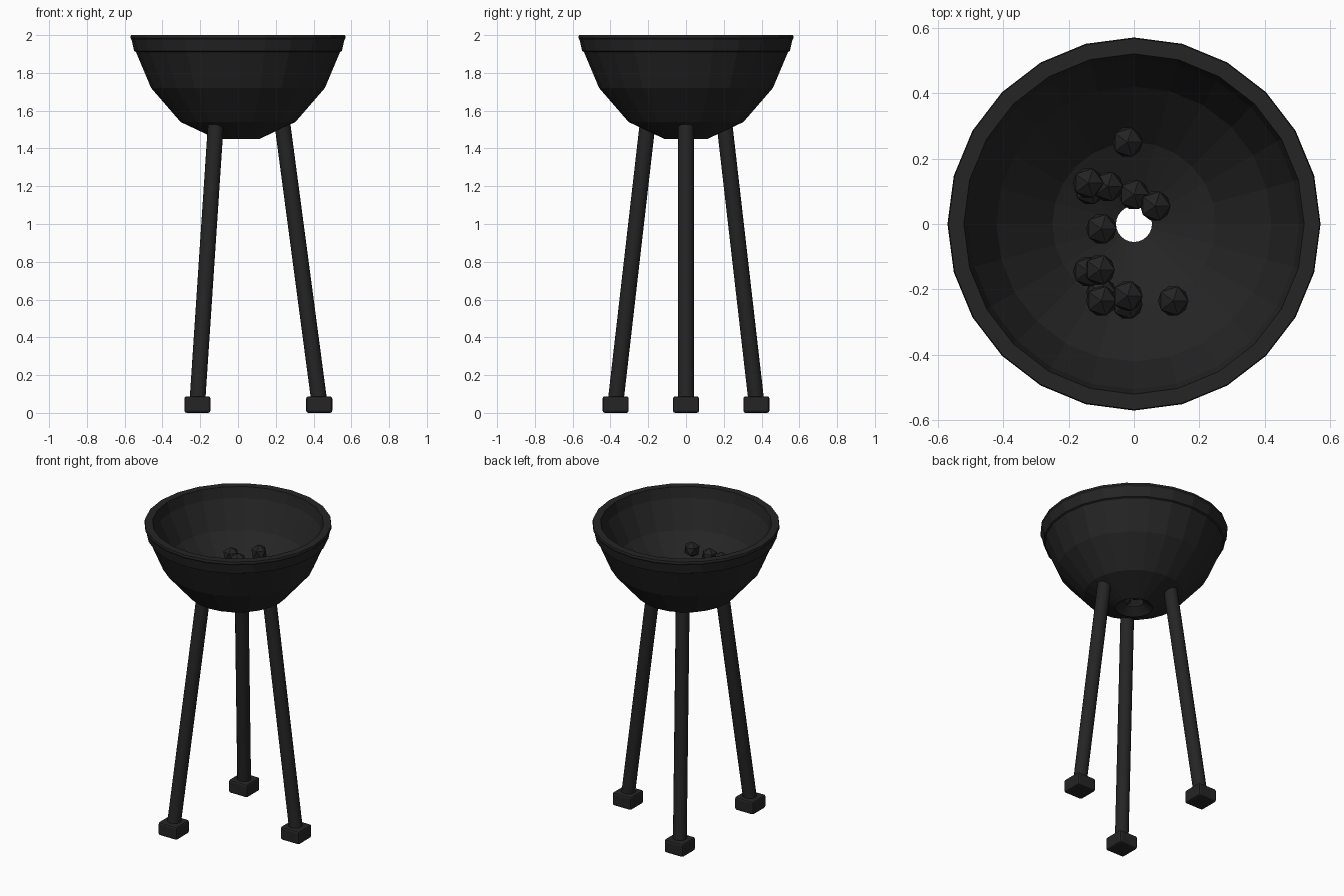
import bpy, bmesh, math
from mathutils import Vector

if "Cube" in bpy.data.objects:
    bpy.data.objects.remove(bpy.data.objects["Cube"])

def material(name, v):
    m = bpy.data.materials.new(name)
    m.diffuse_color = (v, v, v, 1)
    m.use_nodes = True
    m.node_tree.nodes["Principled BSDF"].inputs["Base Color"].default_value = m.diffuse_color
    return m

iron = material("black iron", 0.018)
coal_mat = material("charcoal black", 0.017)

def finish(name, bm, mat, smooth=None):
    bmesh.ops.recalc_face_normals(bm, faces=bm.faces)
    me = bpy.data.meshes.new(name)
    bm.to_mesh(me)
    bm.free()
    me.materials.append(mat)
    ob = bpy.data.objects.new(name, me)
    bpy.context.collection.objects.link(ob)
    if smooth:
        bpy.ops.object.select_all(action='DESELECT')
        ob.select_set(True)
        bpy.context.view_layer.objects.active = ob
        bpy.ops.object.shade_smooth_by_angle(angle=math.radians(smooth))
    return ob

def lathe(name, profile, n, mat):
    # closed profile spun around z
    bm = bmesh.new()
    rings = [[bm.verts.new((r * math.cos(2 * math.pi * i / n), r * math.sin(2 * math.pi * i / n), z))
              for i in range(n)] for r, z in profile]
    for a, b in zip(rings, rings[1:] + rings[:1]):
        for i in range(n):
            j = (i + 1) % n
            bm.faces.new((a[i], a[j], b[j], b[i]))
    return finish(name, bm, mat)

# Bowl with a drain hole, thick wall and a stepped lip
lathe("bowl", [(0.113, 1.45), (0.304, 1.54), (0.46, 1.72), (0.54, 1.91), (0.55, 1.915),
               (0.563, 1.975), (0.57, 1.985), (0.567, 2.0), (0.52, 2.0), (0.505, 1.93),
               (0.42, 1.755), (0.25, 1.585), (0.055, 1.49)], 24, iron)

# Three splayed legs with block feet
for i in range(3):
    a = 2 * math.pi * i / 3
    d = Vector((math.cos(a), math.sin(a), 0))
    low, high = d * 0.43 + Vector((0, 0, 0.06)), d * 0.235 + Vector((0, 0, 1.53))
    axis = high - low
    bm = bmesh.new()
    bmesh.ops.create_cone(bm, cap_ends=True, segments=16, radius1=0.042, radius2=0.042, depth=axis.length)
    bmesh.ops.rotate(bm, verts=bm.verts, matrix=axis.to_track_quat('Z', 'Y').to_matrix())
    bmesh.ops.translate(bm, verts=bm.verts, vec=(low + high) / 2)
    finish(f"leg_{i + 1}", bm, iron, 40)

    bm = bmesh.new()
    bmesh.ops.create_cube(bm, size=1)
    bmesh.ops.scale(bm, verts=bm.verts, vec=(0.138, 0.138, 0.088))
    bmesh.ops.bevel(bm, geom=bm.edges[:], offset=0.012, segments=2, profile=0.5, affect='EDGES')
    bmesh.ops.translate(bm, verts=bm.verts, vec=d * 0.43 + Vector((0, 0, 0.044)))
    finish(f"foot_{i + 1}", bm, iron)

# Coals lying in the bowl
coals = [(-0.02, 0.25, 1.70), (-0.14, 0.125, 1.70), (-0.135, 0.105, 1.65), (-0.08, 0.115, 1.68),
         (0, 0.09, 1.67), (0.065, 0.055, 1.69), (-0.10, -0.015, 1.67), (-0.14, -0.145, 1.67),
         (-0.105, -0.14, 1.70), (-0.10, -0.21, 1.65), (-0.10, -0.235, 1.69),
         (-0.02, -0.22, 1.70), (-0.02, -0.245, 1.66), (0.12, -0.235, 1.70)]
for i, p in enumerate(coals):
    bm = bmesh.new()
    bmesh.ops.create_icosphere(bm, subdivisions=1, radius=0.052)
    bmesh.ops.translate(bm, verts=bm.verts, vec=p)
    finish(f"coal_{i + 1}", bm, coal_mat)
